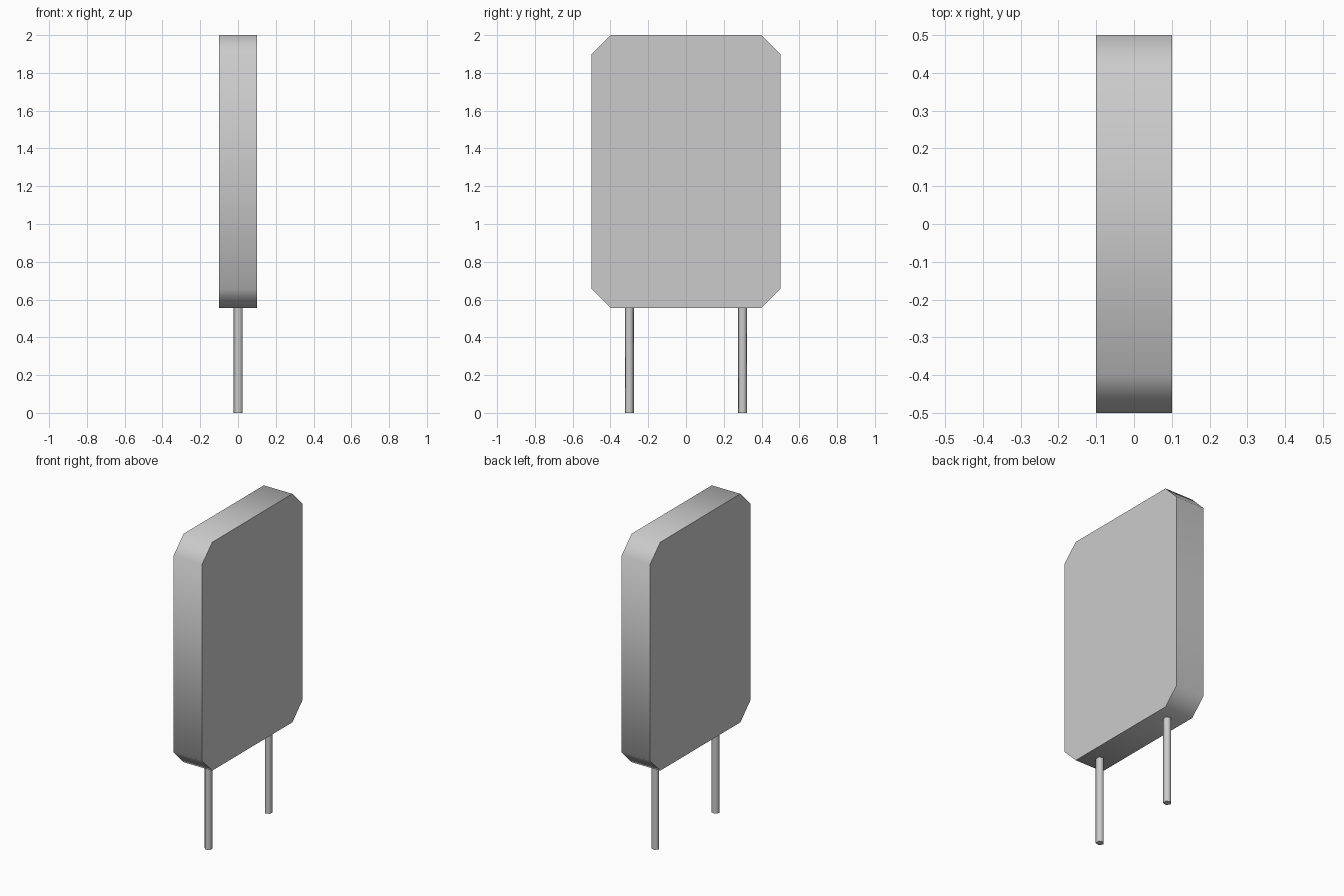
import bpy
import bmesh
import math
from mathutils import Vector

cube = bpy.data.objects.get("Cube")
if cube:
    bpy.data.objects.remove(cube, do_unlink=True)

grey = bpy.data.materials.new("light grey")
grey.use_nodes = True
grey.diffuse_color = (0.6, 0.6, 0.6, 1)
grey.node_tree.nodes["Principled BSDF"].inputs["Base Color"].default_value = grey.diffuse_color


def prism(name, outline, direction, smooth_angle):
    """Extrude a closed outline along a direction, smoothing the rim only."""
    bm = bmesh.new()
    face = bm.faces.new([bm.verts.new(p) for p in outline])
    result = bmesh.ops.extrude_face_region(bm, geom=[face], use_keep_orig=True)
    moved = [v for v in result["geom"] if isinstance(v, bmesh.types.BMVert)]
    bmesh.ops.translate(bm, verts=moved, vec=direction)
    bmesh.ops.recalc_face_normals(bm, faces=bm.faces)
    mesh = bpy.data.meshes.new(name)
    bm.to_mesh(mesh)
    bm.free()
    mesh.materials.append(grey)
    obj = bpy.data.objects.new(name, mesh)
    bpy.context.collection.objects.link(obj)
    bpy.ops.object.select_all(action="DESELECT")
    obj.select_set(True)
    bpy.context.view_layer.objects.active = obj
    bpy.ops.object.shade_smooth_by_angle(angle=math.radians(smooth_angle))
    return obj


# Flat body with chamfered corners
thickness, half_width, bottom, top, cut = 0.2, 0.5, 0.556, 2.0, 0.1
right_edge = [(half_width - cut, bottom), (half_width, bottom + cut),
              (half_width, top - cut), (half_width - cut, top)]
left_edge = [(-y, z) for y, z in reversed(right_edge)]
prism("body", [(-thickness / 2, y, z) for y, z in right_edge + left_edge],
      Vector((thickness, 0, 0)), 60)

# Two five-sided wire legs
radius, sides = 0.025, 5
for name, y in (("front_leg", -0.3), ("back_leg", 0.3)):
    angles = [math.pi + math.tau * i / sides for i in range(sides)]
    ring = [(0.0024 + radius * math.cos(a), y + radius * math.sin(a), 0) for a in angles]
    prism(name, ring, Vector((0, 0, bottom)), 80)
